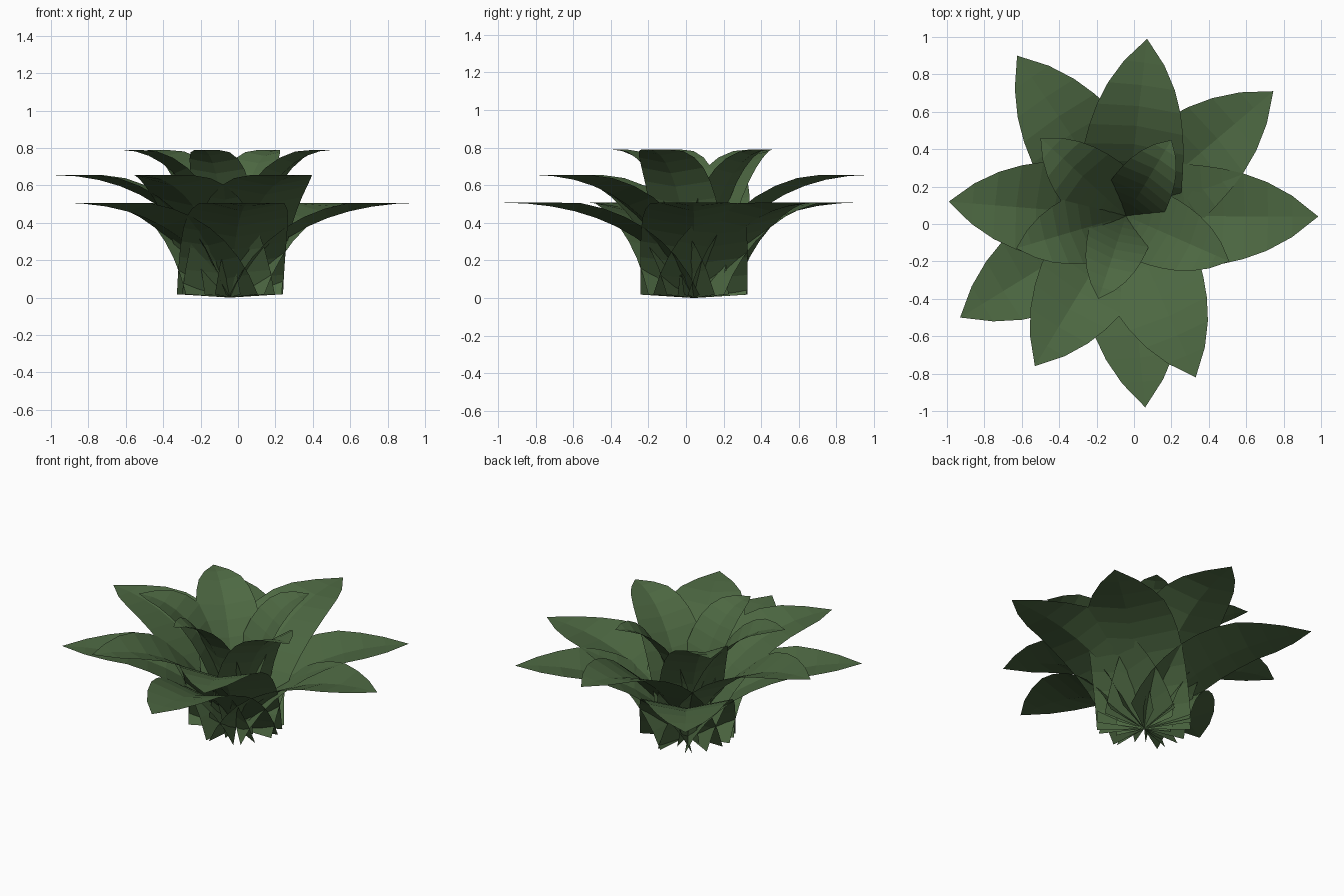
import bpy
import math

if "Cube" in bpy.data.objects:
    bpy.data.objects.remove(bpy.data.objects["Cube"])

# Leaf material
green = bpy.data.materials.new("leaf_green")
green.diffuse_color = (0.075, 0.14, 0.055, 1)
green.use_nodes = True
green.node_tree.nodes["Principled BSDF"].inputs["Base Color"].default_value = green.diffuse_color

CX, CY = -0.043, 0.043   # where all leaves meet
SEG = 10


def leaf(name, tip_x, tip_y, height, half_width):
    """Pointed leaf with a sunken midrib, arching out from the centre."""
    dx, dy = tip_x - CX, tip_y - CY
    reach = math.hypot(dx, dy)
    ux, uy = dx / reach, dy / reach
    verts, faces = [], []

    def place(r, side, z):
        verts.append((CX + ux * r - uy * side, CY + uy * r + ux * side, z))

    for i in range(SEG + 1):
        t = i / SEG
        # midrib: quadratic arc that levels out at the tip
        r = reach * (2 * t * (1 - t) * 0.31 + t * t)
        z = height * (1 - (1 - t) ** 2)
        u = r / reach
        w = half_width * (1 - u ** 3.4)
        # edges fold up along the arc's normal
        tr = reach * (2 * (1 - 2 * t) * 0.31 + 2 * t)
        tz = height * 2 * (1 - t)
        n = math.hypot(tr, tz)
        k = half_width / 0.29
        fold = k * 0.19 * t * (1 - t)
        er, ez = r - fold * tz / n, z + fold * tr / n + 0.018 * (1 - t)
        place(er, w, min(ez, height))
        place(r, 0, z)
        place(er, -w, min(ez, height))
    for i in range(SEG):
        a = 3 * i
        faces += [(a, a + 1, a + 4, a + 3), (a + 1, a + 2, a + 5, a + 4)]
    mesh = bpy.data.meshes.new(name)
    mesh.from_pydata(verts, [], faces)
    mesh.materials.append(green)
    mesh.validate()
    ob = bpy.data.objects.new(name, mesh)
    bpy.context.collection.objects.link(ob)


# Leaf tiers: name, tip height, [(tip x, tip y, half width)]
tiers = [
    ("lower_leaf", 0.507, [(0.985, 0.04, 0.285), (0.745, 0.71, 0.285),
                           (-0.625, 0.90, 0.285), (-0.93, -0.50, 0.285),
                           (0.06, -0.98, 0.285)]),
    ("middle_leaf", 0.655, [(0.07, 0.99, 0.28), (-0.99, 0.12, 0.28),
                            (-0.53, -0.76, 0.28), (0.33, -0.82, 0.28)]),
    ("upper_leaf", 0.79, [(0.51, -0.20, 0.20), (-0.50, 0.46, 0.20),
                          (-0.63, -0.13, 0.20), (0.20, 0.45, 0.17),
                          (-0.19, -0.40, 0.17)]),
]
for name, height, tips in tiers:
    for n, (x, y, w) in enumerate(tips, 1):
        leaf(f"{name}_{n}", x, y, height, w)
